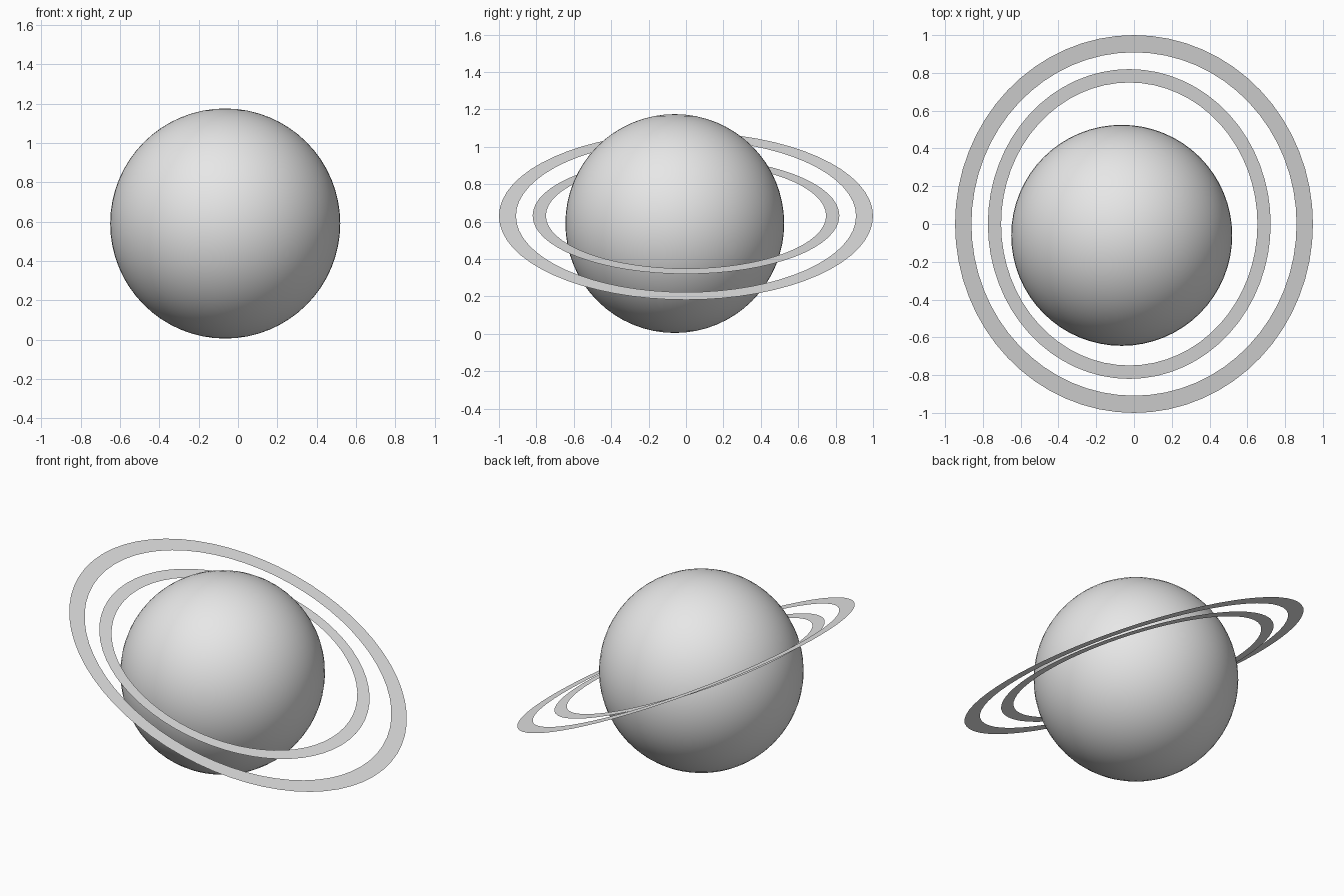
import bpy
import bmesh
from math import cos, sin, pi, radians

cube = bpy.data.objects.get("Cube")
if cube:
    bpy.data.objects.remove(cube, do_unlink=True)

# Single plain grey for the whole model
grey = bpy.data.materials.new("light_grey")
grey.use_nodes = True
grey.diffuse_color = (0.8, 0.8, 0.8, 1)
grey.node_tree.nodes["Principled BSDF"].inputs["Base Color"].default_value = (0.8, 0.8, 0.8, 1)


def add_ring(name, center, tilt, outer, inner, segments=64):
    """Flat elliptical band; outer and inner are (half length, half width)."""
    bm = bmesh.new()
    loops = []
    for a, b in (outer, inner):
        angles = [2 * pi * i / segments for i in range(segments)]
        loops.append([bm.verts.new((a * cos(t), b * sin(t), 0)) for t in angles])
    rim, hole = loops
    for i in range(segments):
        j = (i + 1) % segments
        bm.faces.new((rim[i], rim[j], hole[j], hole[i]))
    mesh = bpy.data.meshes.new(name)
    bm.to_mesh(mesh)
    bm.free()
    mesh.materials.append(grey)
    ring = bpy.data.objects.new(name, mesh)
    ring.location = center
    ring.rotation_euler.y = radians(tilt)
    bpy.context.collection.objects.link(ring)


# Planet globe
bpy.ops.mesh.primitive_uv_sphere_add(segments=64, ring_count=32, radius=0.585,
                                     location=(-0.065, -0.06, 0.59))
globe = bpy.context.object
globe.name = "planet_globe"
globe.data.materials.append(grey)
bpy.ops.object.shade_smooth()

# Two thin rings, tilted down towards +x
add_ring("outer_ring", (0, 0, 0.63), 25.3, (1.048, 1.0), (0.952, 0.909))
add_ring("inner_ring", (-0.025, 0, 0.632), 22.6, (0.811, 0.82), (0.735, 0.749))
